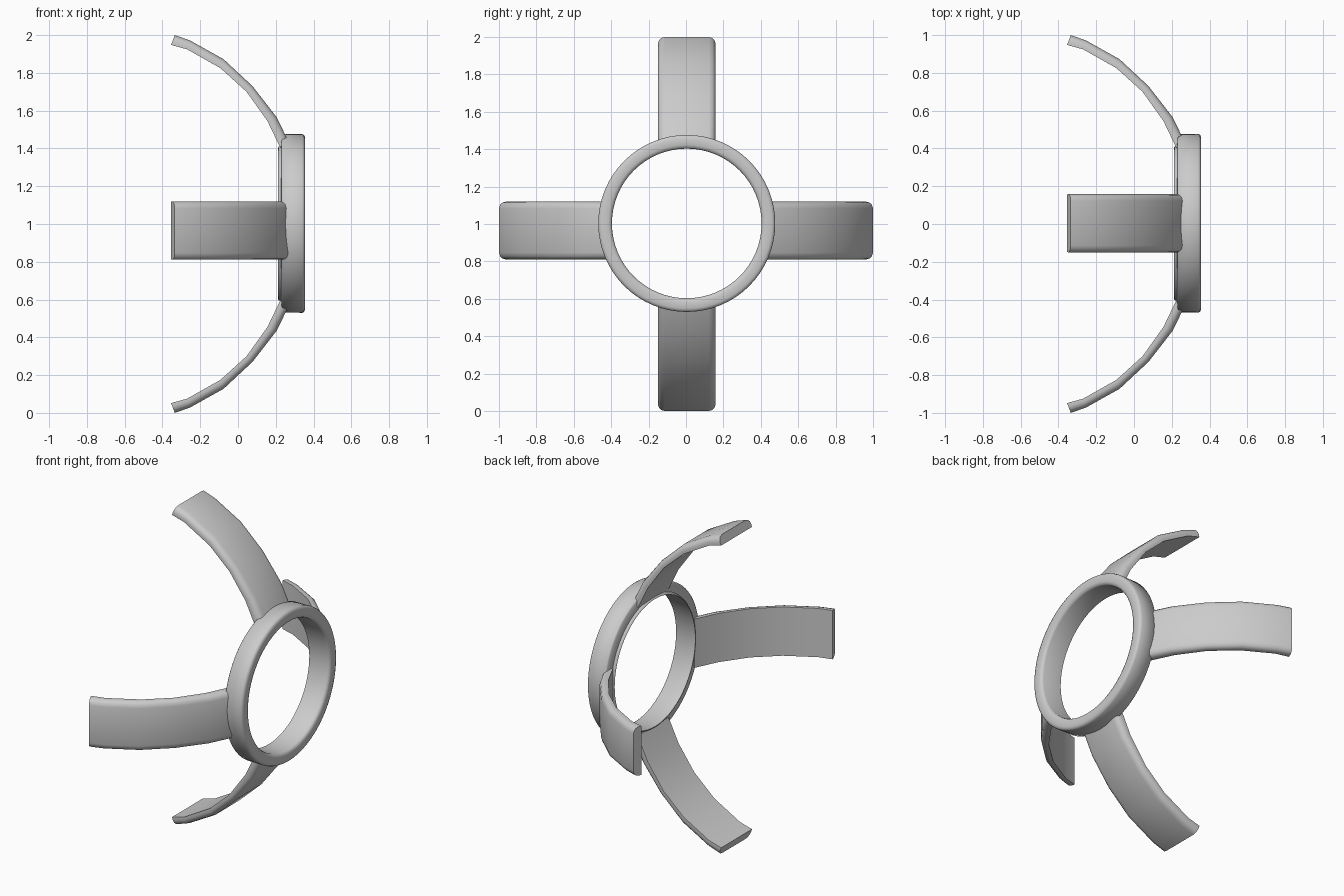
import bpy, bmesh, math

if "Cube" in bpy.data.objects:
    bpy.data.objects.remove(bpy.data.objects["Cube"])


def finish(bm, name, angle):
    bmesh.ops.recalc_face_normals(bm, faces=bm.faces)
    mesh = bpy.data.meshes.new(name)
    bm.to_mesh(mesh)
    bm.free()
    ob = bpy.data.objects.new(name, mesh)
    bpy.context.collection.objects.link(ob)
    bpy.ops.object.select_all(action='DESELECT')
    ob.select_set(True)
    bpy.context.view_layer.objects.active = ob
    bpy.ops.object.shade_smooth_by_angle(angle=math.radians(angle))
    return ob


def loft(bm, loops, closed):
    """Bridge successive closed vertex loops with quads."""
    n = len(loops[0])
    count = len(loops) if closed else len(loops) - 1
    for i in range(count):
        a, b = loops[i], loops[(i + 1) % len(loops)]
        for j in range(n):
            k = (j + 1) % n
            bm.faces.new((a[j], a[k], b[k], b[j]))


# Ring: (x, radius) section turned around the x axis
section = [(0.212, 0.400), (0.214, 0.406), (0.228, 0.412), (0.230, 0.464),
           (0.236, 0.472), (0.340, 0.473), (0.350, 0.468), (0.355, 0.455),
           (0.355, 0.420), (0.350, 0.406), (0.338, 0.400)]
SEGMENTS = 64
bm = bmesh.new()
loops = []
for i in range(SEGMENTS):
    a = 2 * math.pi * i / SEGMENTS
    loops.append([bm.verts.new((x, r * math.cos(a), r * math.sin(a)))
                  for x, r in section])
loft(bm, loops, True)
ring = finish(bm, "ring", 60)
ring.location = (0, 0.004, 1.003)

# Curved arm: inner and outer (x, distance from axis) paths
inner = [(-0.354, 0.948), (-0.270, 0.925), (-0.093, 0.825),
         (0.045, 0.700), (0.156, 0.545), (0.224, 0.403)]
outer = [(-0.335, 1.000), (-0.255, 0.972), (-0.077, 0.873),
         (0.077, 0.730), (0.204, 0.566), (0.266, 0.440)]
# Half cross-section: (half width, fraction from inner to outer path)
half = [(0.153, 0.0), (0.154, 0.35), (0.149, 0.65), (0.138, 0.88), (0.118, 1.0)]
cross = half + [(-w, t) for w, t in reversed(half)]


def make_arm(name, turn, location):
    bm = bmesh.new()
    loops = []
    for (xi, ri), (xo, ro) in zip(inner, outer):
        loops.append([bm.verts.new((xi + (xo - xi) * t, w, ri + (ro - ri) * t))
                      for w, t in cross])
    loft(bm, loops, False)
    bm.faces.new(loops[0])
    bm.faces.new(loops[-1])
    ob = finish(bm, name, 40)
    ob.rotation_euler.x = math.radians(turn)
    ob.location = location


make_arm("upper_arm", 0, (0, 0.004, 1))
make_arm("front_arm", 90, (0, 0, 0.965))
make_arm("lower_arm", 180, (0, 0.004, 1))
make_arm("back_arm", 270, (0, 0, 0.965))
